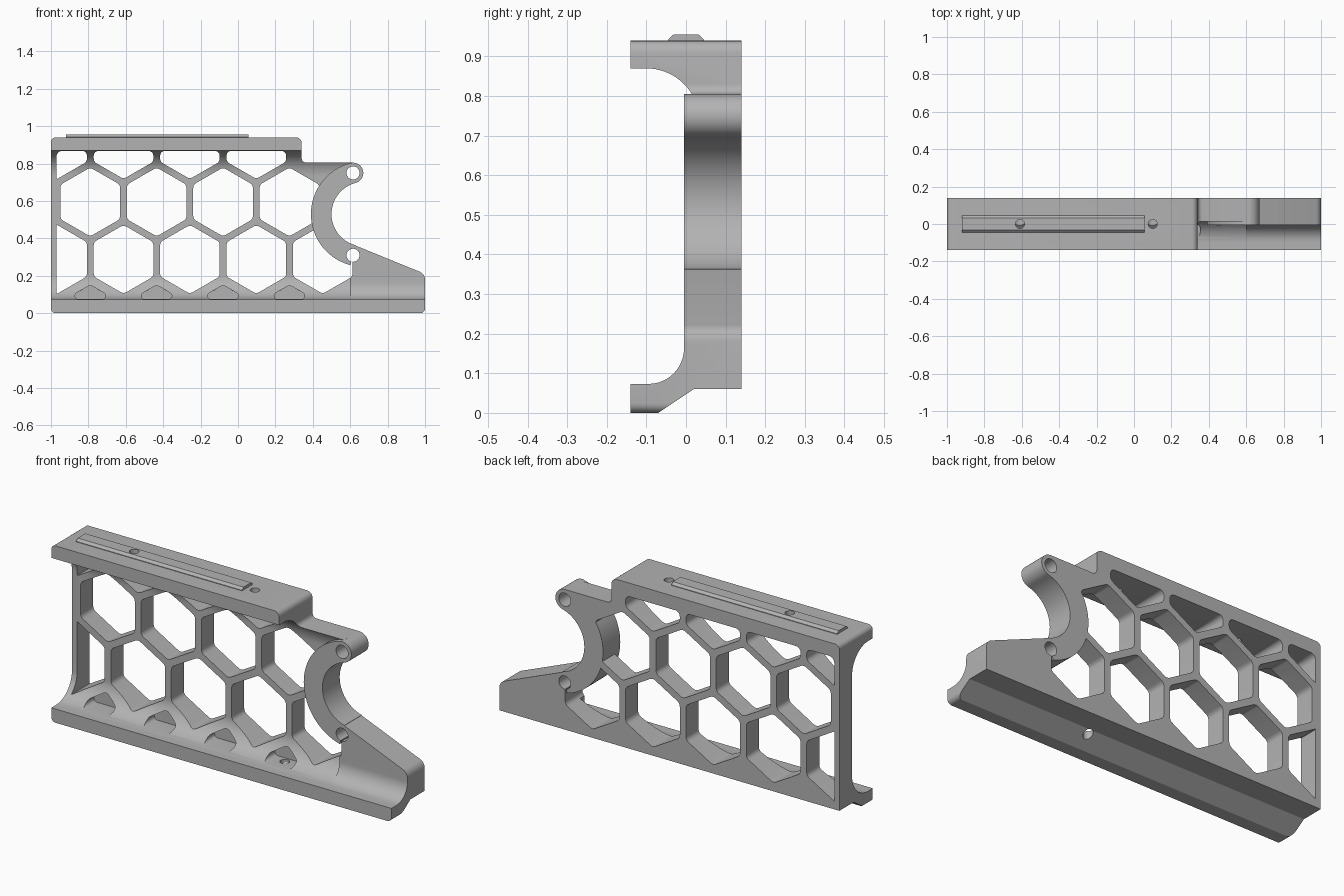
import bpy, bmesh
from math import sin, cos, tan, radians
from mathutils import Vector

cube = bpy.data.objects.get("Cube")
if cube:
    bpy.data.objects.remove(cube, do_unlink=True)

grey = bpy.data.materials.new("plain grey")
grey.use_nodes = True
tone = (0.45, 0.45, 0.45, 1)
grey.diffuse_color = tone
grey.node_tree.nodes["Principled BSDF"].inputs["Base Color"].default_value = tone

BACK, WEB, FACE = 0.14, 0.034, -0.005   # depths of back, lattice front, boss front


def arc(cx, cy, r, start, end, n=16):
    angles = [radians(start + (end - start) * i / n) for i in range(n + 1)]
    return [(cx + r * cos(a), cy + r * sin(a)) for a in angles]


def rounded(points, radius, n=6):
    """Replace each corner of a convex polygon with an arc."""
    out = []
    for i, p in enumerate(points):
        p = Vector(p)
        a = Vector(points[i - 1]) - p
        b = Vector(points[(i + 1) % len(points)]) - p
        half = a.angle(b) / 2
        r = min(radius, 0.45 * min(a.length, b.length) * tan(half))
        a.normalize()
        b.normalize()
        centre = p + (a + b).normalized() * (r / sin(half))
        s, e = p + a * (r / tan(half)) - centre, p + b * (r / tan(half)) - centre
        for k in range(n + 1):
            d = s.normalized().slerp(e.normalized(), k / n)
            out.append(tuple(centre + d * r))
    return out


def clip(points, axis, limit, sign):
    """Keep the part of a polygon where sign * (coordinate - limit) <= 0."""
    out = []
    for i, q in enumerate(points):
        p = points[i - 1]
        dp, dq = sign * (p[axis] - limit), sign * (q[axis] - limit)
        if dp * dq < 0:
            out.append(tuple(Vector(p).lerp(Vector(q), dp / (dp - dq))))
        if dq <= 0:
            out.append(q)
    return out


def prism(name, points, axis, lo, hi):
    """Extrude a 2D outline along x, y or z."""
    place = {"x": lambda u, v: (lo, u, v),
             "y": lambda u, v: (u, lo, v),
             "z": lambda u, v: (u, v, lo)}[axis]
    bm = bmesh.new()
    face = bm.faces.new([bm.verts.new(place(*p)) for p in points])
    grown = bmesh.ops.extrude_face_region(bm, geom=[face])["geom"]
    shift = Vector([(hi - lo) * (axis == a) for a in "xyz"])
    bmesh.ops.translate(bm, vec=shift, verts=[g for g in grown if isinstance(g, bmesh.types.BMVert)])
    bmesh.ops.recalc_face_normals(bm, faces=bm.faces)
    mesh = bpy.data.meshes.new(name)
    bm.to_mesh(mesh)
    bm.free()
    mesh.materials.append(grey)
    obj = bpy.data.objects.new(name, mesh)
    bpy.context.collection.objects.link(obj)
    return obj


def combine(target, tool, operation, keep=False):
    mod = target.modifiers.new("cut", "BOOLEAN")
    mod.operation, mod.object, mod.solver = operation, tool, "EXACT"
    bpy.context.view_layer.objects.active = target
    bpy.ops.object.modifier_apply(modifier=mod.name)
    if not keep:
        bpy.data.objects.remove(tool, do_unlink=True)


def hexagon(cx, cz, r):
    return arc(cx, cz, r, 90, 390, 5)


# Channel-shaped section: rail, lattice web and top plate with fillets
section = [(BACK, 0.06), (0.02, 0.06), (-0.085, -0.01), (-0.14, -0.01), (-0.14, 0.073)]
section += arc(-0.1, 0.207, WEB + 0.1, -90, 0)
section += arc(-0.1, 0.736, WEB + 0.1, 0, 90)
section += [(-0.14, 0.87), (-0.14, 0.95), (BACK, 0.95)]
body = prism("bracket_body", section, "x", -1.01, 1.01)

# Thicker foot at the +x end
foot = arc(-0.095, 0.163, 0.09, -90, 0) + [(FACE, 0.5), (0.08, 0.5), (0.08, 0.07), (-0.09, 0.07)]
combine(body, prism("foot", foot, "x", 0.6, 1.01), "UNION")

# Front silhouette, with the round bite between plate and foot
CX, CZ = 0.672, 0.53
outline = arc(-0.975, 0.025, 0.025, 180, 270, 6) + arc(0.975, 0.025, 0.025, 270, 360, 6)
outline += arc(0.955, 0.18, 0.045, 0, 65, 6)
outline += arc(CX, CZ, 0.174, 240, 109, 24)
outline += [(0.615, 0.805)] + arc(0.365, 0.83, 0.025, 270, 180, 6)
outline += arc(0.31, 0.91, 0.03, 0, 90, 6) + arc(-0.975, 0.915, 0.025, 90, 180, 6)
combine(body, prism("silhouette", outline, "y", -0.3, 0.3), "INTERSECT")

# Honeycomb windows in three staggered rows
PITCH, SIZE = 0.355, 0.184
rows = [(-0.967, 0.288, 5), (-0.79, 0.595, 4), (-0.967, 0.902, 4)]
for x0, z, count in rows:
    for i in range(count):
        shape = hexagon(x0 + i * PITCH, z, SIZE)
        shape = clip(shape, 0, -0.97, -1)
        shape = clip(shape, 0, 0.613, 1)
        shape = clip(shape, 1, 0.868, 1)
        combine(body, prism("window", rounded(shape, 0.03), "y", -0.3, 0.3), "DIFFERENCE")

# Shallow pockets in the lower fillet
for i in range(4):
    shape = clip(hexagon(-0.79 + i * PITCH, -0.019, 0.17), 1, 0.075, -1)
    combine(body, prism("pocket", rounded(shape, 0.03), "y", -0.3, WEB), "DIFFERENCE")

# Raised crescent boss with a rounded upper tip
crescent = arc(CX, CZ, 0.282, 104.5, 255.5, 40) + arc(CX, CZ, 0.172, 255.5, 104.5, 40)
crescent += arc(0.615, 0.75, 0.055, -75.5, 104.5, 20)[1:-1]
combine(body, prism("crescent", crescent, "y", FACE, BACK), "UNION")

# Bolt holes through the crescent
for z in (0.31, 0.75):
    hole = arc(0.615, z, 0.035, 0, 345, 23)
    combine(body, prism("bolt_hole", hole, "y", -0.3, 0.3), "DIFFERENCE")

# Raised strip on the top plate
trapezoid = [(-0.045, 0.938), (0.045, 0.938), (0.045, 0.943), (0.032, 0.955),
             (-0.032, 0.955), (-0.045, 0.943)]
strip = prism("top_strip", trapezoid, "x", -0.92, 0.055)

# Vertical screw holes in plate, strip and rail
for x, lo, hi in ((-0.61, 0.8, 1), (0.1, 0.8, 1), (0.275, -0.1, 0.12)):
    drill = prism("screw_hole", arc(x, 0, 0.024, 0, 345, 23), "z", lo, hi)
    if x < 0:
        combine(strip, drill, "DIFFERENCE", keep=True)
    combine(body, drill, "DIFFERENCE")

# Smooth curves, sharp edges
for obj in (body, strip):
    bpy.ops.object.select_all(action="DESELECT")
    obj.select_set(True)
    bpy.context.view_layer.objects.active = obj
    bpy.ops.object.shade_smooth_by_angle(angle=radians(30))
